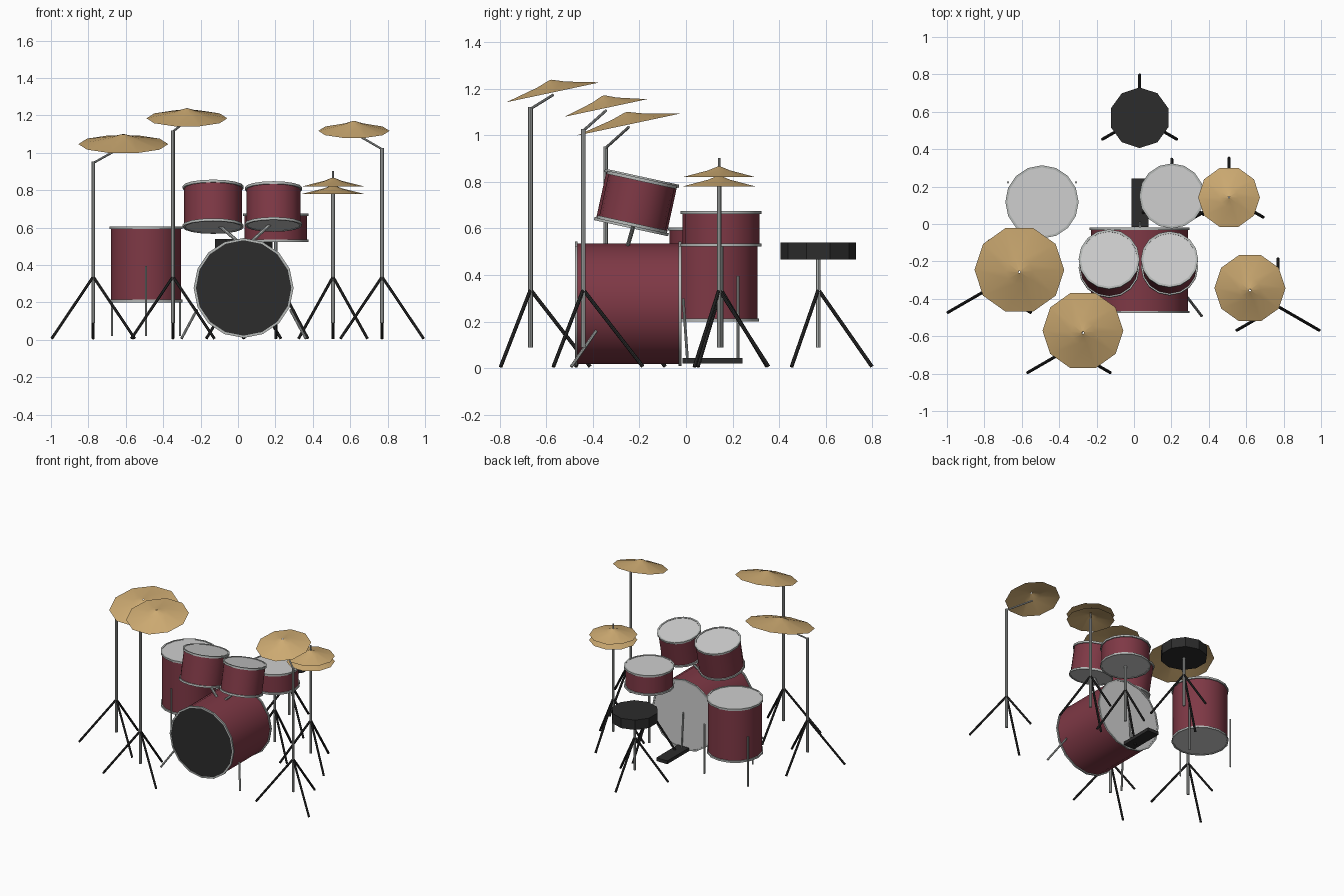
import bpy, bmesh, math
from mathutils import Matrix, Vector

if "Cube" in bpy.data.objects:
    bpy.data.objects.remove(bpy.data.objects["Cube"])


def material(name, color):
    m = bpy.data.materials.new(name)
    m.diffuse_color = (*color, 1)
    m.use_nodes = True
    m.node_tree.nodes["Principled BSDF"].inputs["Base Color"].default_value = m.diffuse_color
    return m


RED = material("wine_red", (0.21, 0.04, 0.06))
CHROME = material("chrome_grey", (0.46, 0.48, 0.47))
SKIN = material("drum_skin", (0.62, 0.62, 0.62))
BLACK = material("black", (0.025, 0.025, 0.025))
BRASS = material("brass", (0.62, 0.41, 0.17))


def finish(name, bm, mat, matrix=Matrix()):
    """Turn a bmesh into a smooth-shaded object with one colour."""
    bmesh.ops.recalc_face_normals(bm, faces=bm.faces)
    bm.transform(matrix)
    me = bpy.data.meshes.new(name)
    bm.to_mesh(me)
    bm.free()
    me.materials.append(mat)
    ob = bpy.data.objects.new(name, me)
    bpy.context.collection.objects.link(ob)
    bpy.ops.object.select_all(action='DESELECT')
    ob.select_set(True)
    bpy.context.view_layer.objects.active = ob
    bpy.ops.object.shade_smooth_by_angle(angle=math.radians(30))
    return ob


def lathe(name, profile, sides, mat, matrix=Matrix(), closed=False):
    """Spin (radius, height) points around z."""
    bm = bmesh.new()
    rings = [[bm.verts.new((r * math.cos(2 * math.pi * i / sides),
                            r * math.sin(2 * math.pi * i / sides), z))
              for i in range(sides)] for r, z in profile]
    pairs = list(zip(rings, rings[1:])) + ([(rings[-1], rings[0])] if closed else [])
    for a, b in pairs:
        for i in range(sides):
            j = (i + 1) % sides
            bm.faces.new((a[i], a[j], b[j], b[i]))
    return finish(name, bm, mat, matrix)


def cylinder(name, radius, z0, z1, sides, mat, matrix=Matrix()):
    bm = bmesh.new()
    bmesh.ops.create_cone(bm, cap_ends=True, segments=sides, radius1=radius,
                          radius2=radius, depth=z1 - z0)
    return finish(name, bm, mat, matrix @ Matrix.Translation((0, 0, (z0 + z1) / 2)))


def rod(name, a, b, radius, mat, sides=8):
    a, b = Vector(a), Vector(b)
    rot = (b - a).to_track_quat('Z', 'Y').to_matrix().to_4x4()
    return cylinder(name, radius, 0, (b - a).length, sides, mat,
                    Matrix.Translation(a) @ rot)


def place(loc, tilt=0):
    return Matrix.Translation(loc) @ Matrix.Rotation(math.radians(tilt), 4, 'X')


def drum(name, base, radius, length, tilt=0, top=SKIN, hoop=0.014):
    """Shell, two hoops and two heads, standing on base along local z."""
    m = place(base, tilt)
    shell = radius - 0.008
    lathe(name + "_shell", [(shell, 0.005), (shell, length - 0.005)], 16, RED, m)
    for side, z, zh, mat in (("bottom", 0, 0.003, SKIN),
                             ("top", length - hoop, length - 0.005, top)):
        lathe(f"{name}_{side}_hoop", [(radius - 0.012, z), (radius, z),
              (radius, z + hoop), (radius - 0.012, z + hoop)], 16, CHROME, m, True)
        cylinder(f"{name}_{side}_head", radius - 0.01, zh, zh + 0.002, 16, mat, m)


def tripod(name, x, y, top, spread, pole=0.01):
    """Pole with three splayed black legs, one pointing back."""
    rod(name + "_pole", (x, y, 0.09), (x, y, top), pole, CHROME)
    for i, deg in enumerate((90, 210, 330)):
        t = math.radians(deg)
        rod(f"{name}_leg_{i + 1}", (x, y, 0.337),
            (x + spread * math.cos(t), y + spread * math.sin(t), 0.007), 0.008, BLACK)


def cymbal(name, loc, radius, height, tilt=0):
    lathe(name, [(radius, 0), (radius * 0.3, height * 0.63), (0.006, height)],
          10, BRASS, place(loc, tilt))


# Drums
drum("bass_drum", (0.03, -0.02, 0.277), 0.267, 0.457, 90, BLACK, 0.012)
drum("floor_tom", (-0.492, 0.118, 0.2), 0.196, 0.405)
drum("snare_drum", (0.202, 0.15, 0.522), 0.174, 0.153)
drum("left_tom", (-0.133, -0.236, 0.601), 0.163, 0.226, -12.3)
drum("right_tom", (0.19, -0.233, 0.61), 0.153, 0.21, -12.3)

# Tom mounts
rod("left_tom_mount", (-0.1, -0.225, 0.61), (0.0, -0.25, 0.525), 0.009, CHROME)
rod("right_tom_mount", (0.17, -0.225, 0.615), (0.07, -0.25, 0.525), 0.009, CHROME)

# Bass drum spurs, mirrored about the drum axis
for side, s in (("left", -1), ("right", 1)):
    rod(side + "_bass_spur", (0.03 + s * 0.25, -0.385, 0.16),
        (0.03 + s * 0.332, -0.492, 0.007), 0.007, CHROME)

# Floor tom legs
for i, deg in enumerate((30, 150, 270)):
    t = math.radians(deg)
    x, y = -0.492 + 0.21 * math.cos(t), 0.118 + 0.21 * math.sin(t)
    rod(f"floor_tom_leg_{i + 1}", (x, y, 0.02), (x, y, 0.395), 0.006, CHROME)

# Snare stand
tripod("snare_stand", 0.202, 0.15, 0.522, 0.198)

# Hi-hat
tripod("hi_hat_stand", 0.508, 0.142, 0.785, 0.212)
rod("hi_hat_rod", (0.508, 0.142, 0.78), (0.508, 0.142, 0.902), 0.005, CHROME)
cymbal("hi_hat_lower", (0.508, 0.142, 0.78), 0.165, 0.046)
cymbal("hi_hat_upper", (0.508, 0.142, 0.82), 0.165, 0.046)

# Tilted cymbals on boom stands: pole x, y, top z; cymbal centre; radius
for name, (px, py, pz), (cx, cy, cz), r in (
        ("front_cymbal", (-0.348, -0.667, 1.12), (-0.273, -0.57, 1.184), 0.216),
        ("left_cymbal", (-0.774, -0.345, 0.952), (-0.613, -0.245, 1.046), 0.24),
        ("right_cymbal", (0.77, -0.441, 1.026), (0.62, -0.343, 1.117), 0.19)):
    tripod(name + "_stand", px, py, pz, 0.256)
    rod(name + "_arm", (px, py, pz - 0.007), (cx, cy, cz - 0.011), 0.006, CHROME)
    cymbal(name, (cx, cy, cz), r, 0.054, 12)

# Throne
tripod("throne_stand", 0.03, 0.568, 0.47, 0.23)
cylinder("throne_seat", 0.162, 0.466, 0.54, 10, BLACK, place((0.03, 0.568, 0)))

# Bass pedal
bm = bmesh.new()
bmesh.ops.create_cube(bm, size=1)
finish("bass_pedal", bm, BLACK, Matrix.Translation((0.032, 0.114, 0.032))
       @ Matrix.Diagonal((0.092, 0.258, 0.025, 1)))
rod("pedal_beater", (0.032, 0.006, 0.04), (0.032, -0.012, 0.3), 0.006, CHROME)
